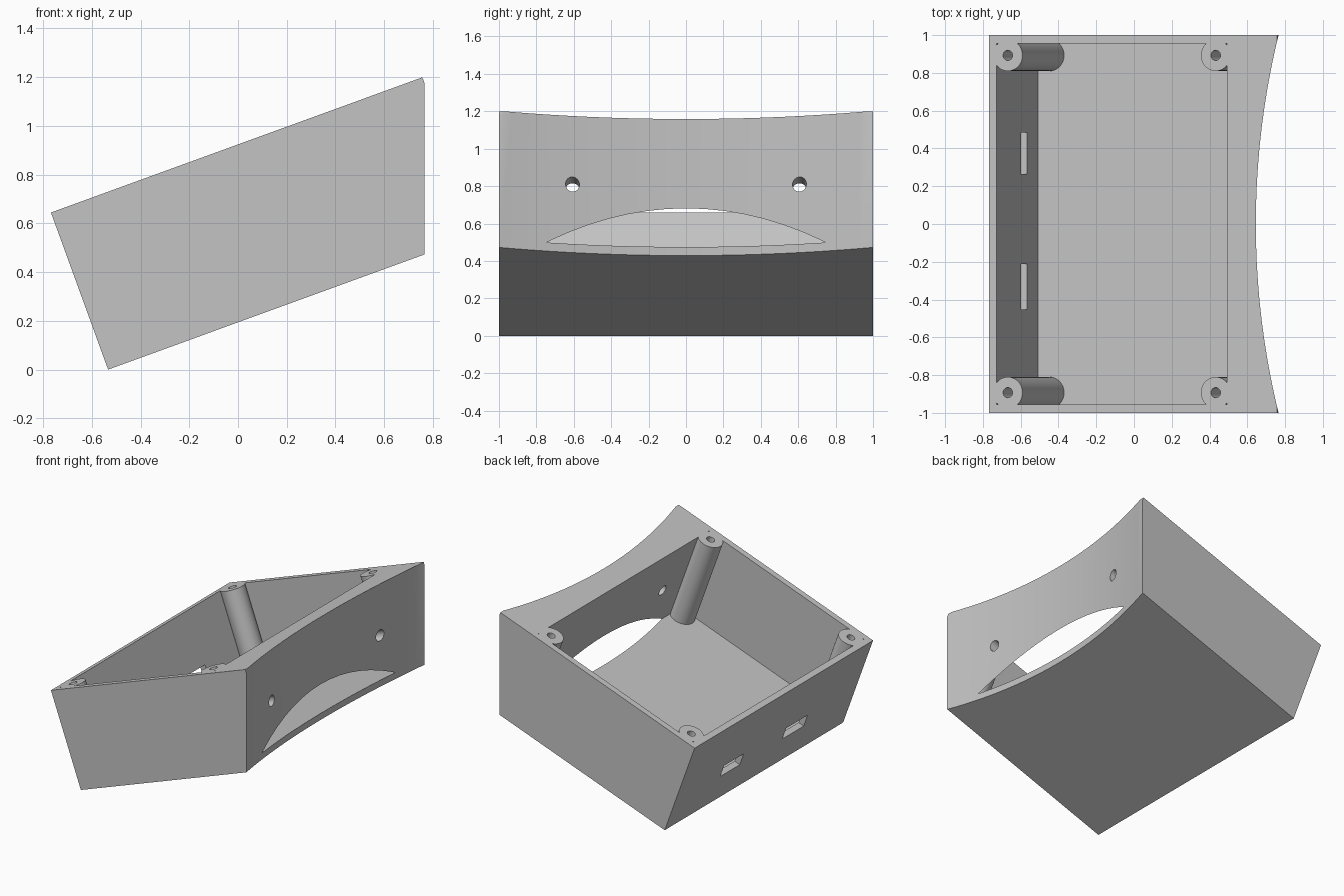
import bpy, math
from mathutils import Matrix

cube = bpy.data.objects.get("Cube")
if cube:
    bpy.data.objects.remove(cube, do_unlink=True)

# Tilted frame: u runs up the slope, v is normal to the floor
TILT = math.radians(20)
FRAME = Matrix.Translation((-0.533, 0, 0)) @ Matrix.Rotation(-TILT, 4, 'Y')
LENGTH, DEPTH, WALL = 1.622, 0.686, 0.043
CAVITY_END, CAVITY_Y = 1.34, 0.956
OVER = 0.1

grey = bpy.data.materials.new("light_grey")
grey.use_nodes = True
COLOUR = (0.55, 0.55, 0.55, 1)
grey.diffuse_color = COLOUR
grey.node_tree.nodes["Principled BSDF"].inputs["Base Color"].default_value = COLOUR


def box(name, low, high):
    """Box between two corners of the tilted frame."""
    bpy.ops.mesh.primitive_cube_add(size=1)
    ob = bpy.context.object
    ob.name = name
    size = [h - l for l, h in zip(low, high)]
    mid = [(h + l) / 2 for l, h in zip(low, high)]
    ob.data.transform(FRAME @ Matrix.Translation(mid) @ Matrix.Diagonal((*size, 1)))
    ob.data.materials.append(grey)
    return ob


def rod(name, radius, length, place, sides=48):
    """Cylinder along local z, put in position by a matrix."""
    bpy.ops.mesh.primitive_cylinder_add(vertices=sides, radius=radius, depth=length)
    ob = bpy.context.object
    ob.name = name
    ob.data.transform(place)
    ob.data.materials.append(grey)
    return ob


def cut(target, cutter):
    """Subtract the cutter and remove it."""
    mod = target.modifiers.new("cut", 'BOOLEAN')
    mod.operation, mod.solver, mod.object = 'DIFFERENCE', 'EXACT', cutter
    cutter.hide_render = True
    bpy.context.view_layer.objects.active = target
    bpy.ops.object.modifier_apply(modifier=mod.name)
    bpy.data.objects.remove(cutter, do_unlink=True)


# Outer block and the cavity inside it
shell = box("enclosure_shell", (0, -1, 0), (LENGTH, 1, DEPTH))
cavity = box("cavity_cutter", (WALL, -CAVITY_Y, WALL), (CAVITY_END, CAVITY_Y, DEPTH + OVER))

# Corner screw posts are left standing in the cavity
posts = [(u, y) for u in (0.106, 1.277) for y in (-0.893, 0.893)]
for u, y in posts:
    cut(cavity, rod("post", 0.083, 2, FRAME @ Matrix.Translation((u, y, DEPTH / 2))))
cut(shell, cavity)

# Blind screw holes in the posts
for u, y in posts:
    cut(shell, rod("screw_hole", 0.027, 0.6, FRAME @ Matrix.Translation((u, y, DEPTH)), 24))

# Upright concave face, which also opens the lower part of the wall
RADIUS = 4.23
cut(shell, rod("curve_cutter", RADIUS, 4, Matrix.Translation((0.645 + RADIUS, 0, 0.5)), 256))

# Round mounting holes in the curved wall
for y in (-0.607, 0.607):
    place = FRAME @ Matrix.Translation((1.45, y, DEPTH / 2)) @ Matrix.Rotation(math.pi / 2, 4, 'Y')
    cut(shell, rod("mounting_hole", 0.037, 0.6, place, 32))

# Cable slots in the low wall
for y0, y1 in ((0.265, 0.484), (-0.452, -0.212)):
    cut(shell, box("slot_cutter", (-OVER, y0, 0.217), (OVER, y1, 0.308)))

# Smooth the round parts and keep the corners crisp
bpy.ops.object.select_all(action='DESELECT')
shell.select_set(True)
bpy.context.view_layer.objects.active = shell
bpy.ops.object.shade_smooth_by_angle(angle=math.radians(30))
